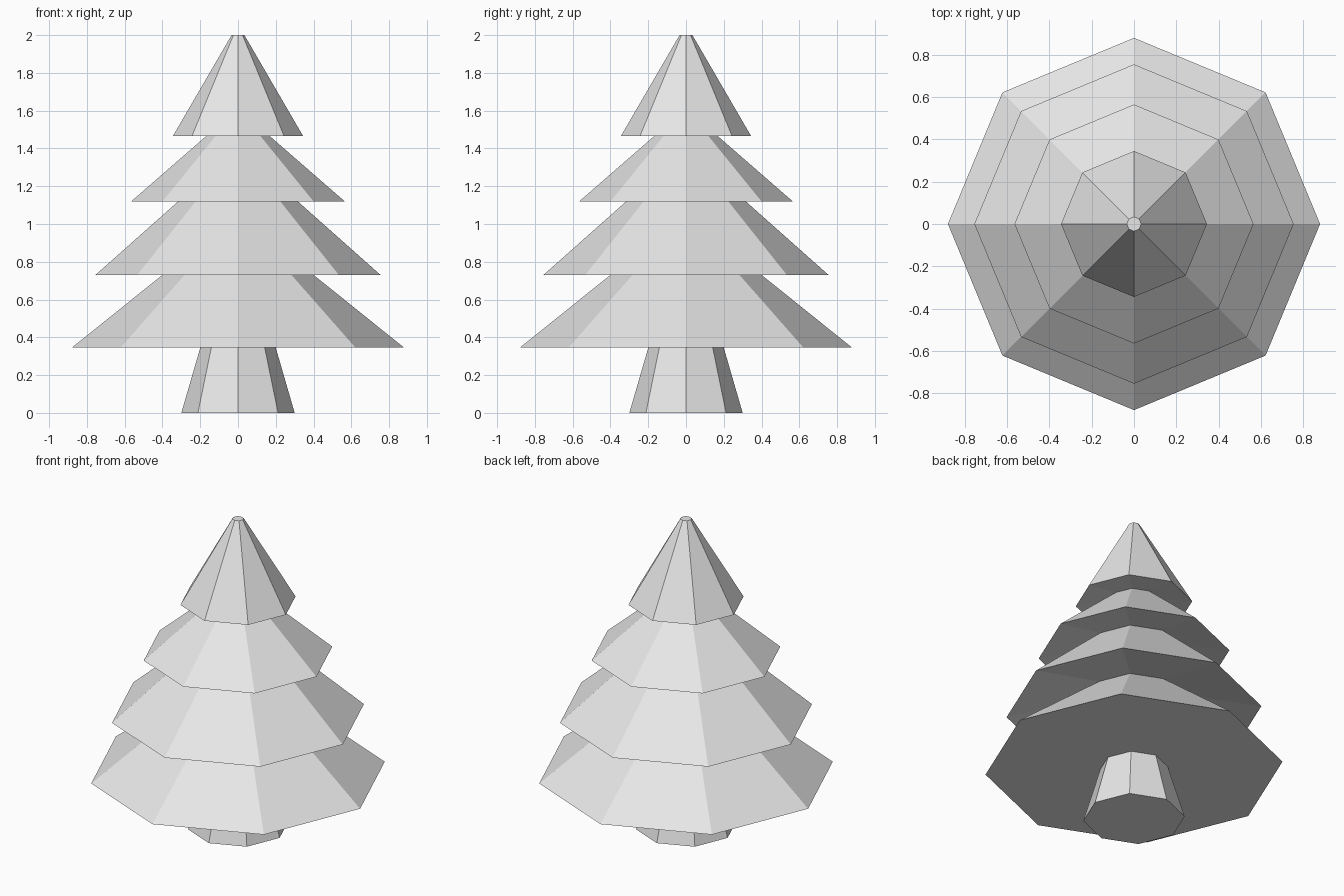
import bpy
import bmesh
from math import cos, sin, pi

SIDES = 8

cube = bpy.data.objects.get("Cube")
if cube:
    bpy.data.objects.remove(cube, do_unlink=True)

# Single plain material
grey = bpy.data.materials.new("light grey")
grey.use_nodes = True
colour = (0.8, 0.8, 0.8, 1)
grey.diffuse_color = colour
grey.node_tree.nodes["Principled BSDF"].inputs["Base Color"].default_value = colour


def lathe(name, profile, cap_bottom=False, cap_top=False):
    """Spin (radius, height) points into a flat-faced octagonal shell."""
    bm = bmesh.new()
    rings = [[bm.verts.new((r * cos(2 * pi * i / SIDES), r * sin(2 * pi * i / SIDES), z))
              for i in range(SIDES)] for r, z in profile]
    for low, high in zip(rings, rings[1:]):
        for i in range(SIDES):
            j = (i + 1) % SIDES
            bm.faces.new((low[i], low[j], high[j], high[i]))
    if cap_bottom:
        bm.faces.new(rings[0][::-1])
    if cap_top:
        bm.faces.new(rings[-1])
    mesh = bpy.data.meshes.new(name)
    bm.to_mesh(mesh)
    bm.free()
    mesh.materials.append(grey)
    obj = bpy.data.objects.new(name, mesh)
    bpy.context.collection.objects.link(obj)
    return obj


# Tapered trunk
lathe("trunk", [(0.3, 0), (0.2, 0.345)], cap_bottom=True)

# Branch tiers: each underside slopes up to meet the neck of the tier below
rims = [(0.88, 0.345), (0.755, 0.73), (0.565, 1.12), (0.345, 1.465)]
necks = [(0.2, 0.345), (0.27, 0.835), (0.26, 1.17), (0.14, 1.49), (0.034, 2.0)]
names = ["bottom_branches", "lower_branches", "upper_branches", "tree_top"]
for i, name in enumerate(names):
    lathe(name, [necks[i], rims[i], necks[i + 1]], cap_top=(i == len(names) - 1))
